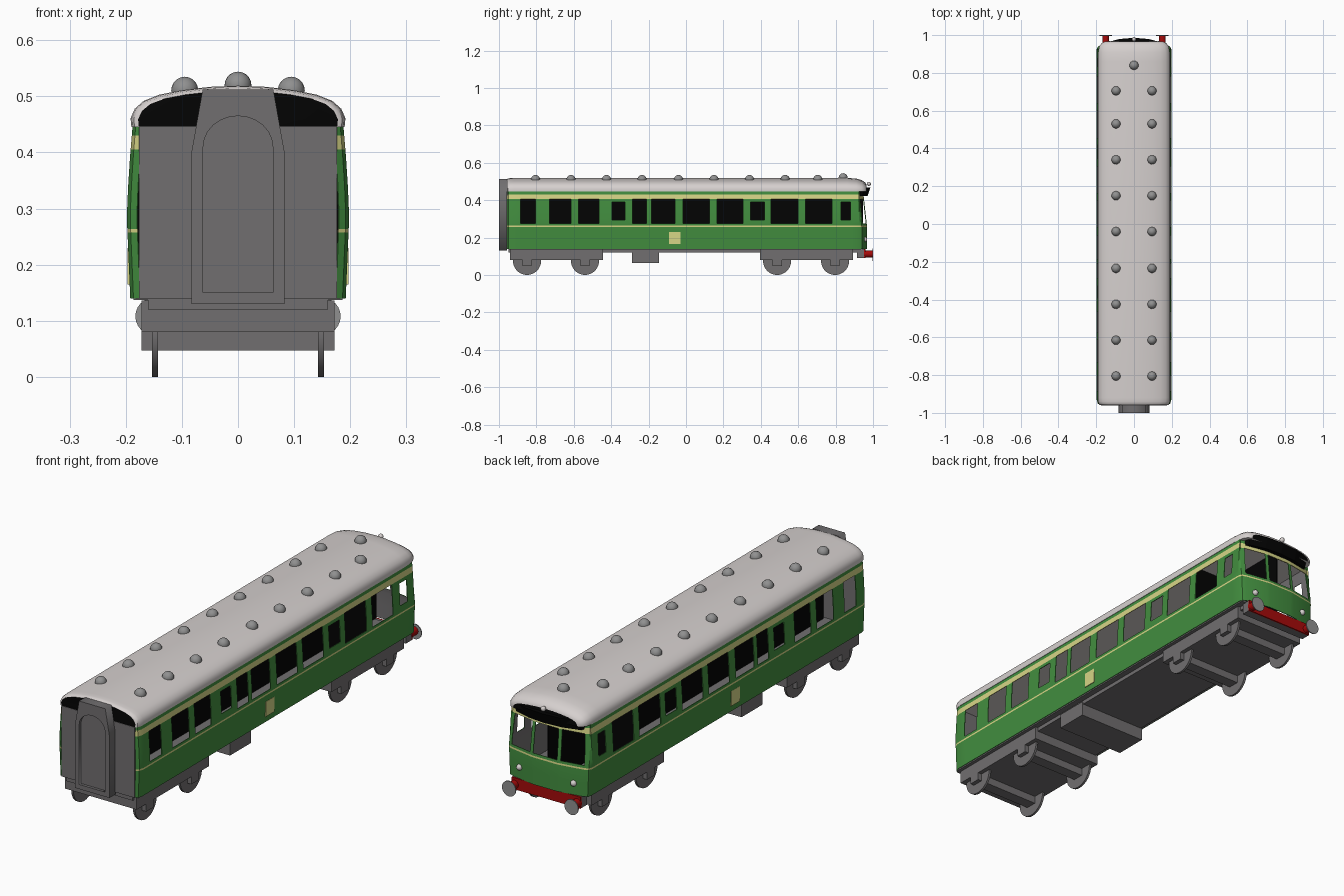
import bpy, bmesh, math
from mathutils import Matrix

if "Cube" in bpy.data.objects:
    bpy.data.objects.remove(bpy.data.objects["Cube"])


def mat(name, r, g, b):
    m = bpy.data.materials.new(name)
    m.diffuse_color = (r, g, b, 1)
    m.use_nodes = True
    m.node_tree.nodes["Principled BSDF"].inputs["Base Color"].default_value = m.diffuse_color
    return m


GREEN = mat("green", 0.055, 0.27, 0.05)
CREAM = mat("cream", 0.68, 0.67, 0.24)
GREY = mat("dark grey", 0.165, 0.158, 0.162)
ROOF = mat("roof grey", 0.67, 0.63, 0.62)
VENT = mat("vent grey", 0.28, 0.28, 0.28)
RED = mat("red", 0.38, 0.003, 0.003)
BLACK = mat("black", 0.001, 0.001, 0.001)


def activate(ob):
    bpy.ops.object.select_all(action='DESELECT')
    ob.select_set(True)
    bpy.context.view_layer.objects.active = ob


def finish(name, bm, mats, smooth=None):
    me = bpy.data.meshes.new(name)
    bm.to_mesh(me)
    bm.free()
    ob = bpy.data.objects.new(name, me)
    bpy.context.collection.objects.link(ob)
    for m in mats:
        me.materials.append(m)
    if smooth:
        activate(ob)
        bpy.ops.object.shade_smooth_by_angle(angle=math.radians(smooth))
    return ob


def box(name, x0, x1, y0, y1, z0, z1, m):
    bm = bmesh.new()
    bmesh.ops.create_cube(bm, size=1, matrix=Matrix.Translation(
        ((x0 + x1) / 2, (y0 + y1) / 2, (z0 + z1) / 2)) @ Matrix.Diagonal((x1 - x0, y1 - y0, z1 - z0, 1)))
    return finish(name, bm, [m])


def cyl(name, c, r, depth, axis, m, seg=24):
    bm = bmesh.new()
    rot = Matrix.Rotation(math.pi / 2, 4, 'Y' if axis == 'X' else 'X')
    bmesh.ops.create_cone(bm, cap_ends=True, segments=seg, radius1=r, radius2=r, depth=depth,
                          matrix=Matrix.Translation(c) @ rot)
    return finish(name, bm, [m], 40)


def ball(name, c, r, m):
    bm = bmesh.new()
    bmesh.ops.create_uvsphere(bm, u_segments=16, v_segments=10, radius=r, matrix=Matrix.Translation(c))
    return finish(name, bm, [m], 60)


# Body shell: bulged side profile swept round the plan, with window cells left open
ROWS = [0.14, 0.20, 0.257, 0.264, 0.275, 0.295, 0.34, 0.39, 0.405, 0.43, 0.446]
BIG = [(-0.885, -0.805), (-0.73, -0.615), (-0.575, -0.465), (-0.285, -0.21), (-0.185, -0.06),
       (-0.015, 0.125), (0.165, 0.305), (0.455, 0.60), (0.64, 0.78)]
SMALL = [(-0.395, -0.325), (0.345, 0.42), (0.83, 0.88)]


def half_width(z):
    if z < 0.28:
        return 0.198 - 0.006 * (0.28 - z) / 0.14
    return 0.198 - 0.010 * ((z - 0.28) / 0.165) ** 1.5


# Each column: x as a share of the half width, y, kind of window that starts there
half = [(0.91, -0.958, ''), (0.97, -0.95, ''), (1, -0.93, '')]
for a, b, kind in sorted([(a, b, 'big') for a, b in BIG] + [(a, b, 'small') for a, b in SMALL]):
    half += [(1, a, kind), (1, b, '')]
half += [(1, 0.925, ''), (0.97, 0.94, ''), (0.88, 0.948, 'big'), (0.37, 0.966, ''), (0.29, 0.968, 'big')]
kinds = [k for _, _, k in half]
mirror = [(-x, y, kinds[i - 1] if i else '') for i, (x, y, k) in reversed(list(enumerate(half)))]
cols = half + mirror

bm = bmesh.new()
grid = []
for sx, y, _ in cols:
    rake = [0.11 * max(0, z - 0.257) if y > 0.93 else 0 for z in ROWS]
    grid.append([bm.verts.new((sx * half_width(z), y - d, z)) for z, d in zip(ROWS, rake)])
for i in range(len(cols) - 1):
    kind = cols[i][2]
    for j in range(len(ROWS) - 1):
        zc = (ROWS[j] + ROWS[j + 1]) / 2
        if kind == 'big' and 0.275 < zc < 0.405 or kind == 'small' and 0.295 < zc < 0.39:
            continue
        f = bm.faces.new((grid[i][j], grid[i + 1][j], grid[i + 1][j + 1], grid[i][j + 1]))
        f.material_index = 1 if 0.257 < zc < 0.264 or 0.405 < zc < 0.43 else 0
body = finish("body_shell", bm, [GREEN, CREAM, GREY, GREY])
sol = body.modifiers.new("wall", 'SOLIDIFY')
sol.thickness = 0.003
sol.offset = -1
sol.material_offset = 2
activate(body)
bpy.ops.object.modifier_apply(modifier=sol.name)
bpy.ops.object.shade_smooth_by_angle(angle=math.radians(25))

# Roof: rounded loft, black end panels, pale ceiling underneath
profile = [(0.190, 0), (0.1915, 0.016), (0.184, 0.033), (0.168, 0.047), (0.14, 0.058),
           (0.10, 0.066), (0.05, 0.072)]
profile = profile + [(0, 0.074)] + [(-x, z) for x, z in reversed(profile)]
stations = [(-0.958, 0.93, 0.88), (-0.953, 0.97, 0.95), (-0.94, 0.99, 0.985), (-0.92, 1, 1), (0.86, 1, 1),
            (0.91, 0.99, 0.95), (0.94, 0.96, 0.84), (0.957, 0.90, 0.68), (0.966, 0.80, 0.5)]
bm = bmesh.new()
rings = [[bm.verts.new((x * sx, y, 0.445 + z * sz)) for x, z in profile] for y, sx, sz in stations]
n = len(profile)
for r0, r1 in zip(rings, rings[1:]):
    for k in range(n):
        bm.faces.new((r0[k], r0[(k + 1) % n], r1[(k + 1) % n], r1[k]))
for r in (rings[0], rings[-1]):
    bm.faces.new(r).material_index = 1
bmesh.ops.recalc_face_normals(bm, faces=bm.faces)
finish("roof", bm, [ROOF, BLACK], 40)

# Roof vents
for y in (0.705, 0.53, 0.34, 0.15, -0.04, -0.235, -0.425, -0.615, -0.805):
    for x in (-0.095, 0.095):
        ball("roof_vent", (x, y, 0.511), 0.024, VENT)
ball("roof_vent_centre", (0, 0.84, 0.52), 0.024, VENT)

# Black bowed visor above the cab windows, leaning outwards
bm = bmesh.new()
arc = [(-0.165, 0.925), (-0.155, 0.943), (-0.08, 0.964), (0, 0.971)]
arc = arc + [(-x, y) for x, y in reversed(arc[:-1])]
f = bm.faces.new([bm.verts.new((x, y, 0.422)) for x, y in arc])
top = bmesh.ops.extrude_face_region(bm, geom=[f])['geom']
for v in top:
    if isinstance(v, bmesh.types.BMVert):
        v.co.z = 0.468
        v.co.y += 0.015
bmesh.ops.recalc_face_normals(bm, faces=bm.faces)
finish("cab_visor", bm, [BLACK])

# Interior: floor, dark lengthwise partition and cab bulkhead
box("floor", -0.186, 0.186, -0.95, 0.935, 0.137, 0.146, GREY)
box("inner_partition", -0.002, 0.002, -0.94, 0.945, 0.146, 0.446, BLACK)
box("cab_bulkhead", -0.186, 0.186, 0.614, 0.62, 0.146, 0.446, BLACK)

# Front end wall and gangway with an arched doorway
box("end_wall", -0.176, 0.176, -0.96, -0.95, 0.14, 0.446, GREY)
outer = [(-0.083, 0.13), (0.083, 0.13), (0.083, 0.40), (0.063, 0.512), (-0.063, 0.512), (-0.083, 0.40)]
inner = [(-0.062, 0.15), (0.062, 0.15)] + [
    (0.062 * math.cos(t * math.pi / 12), 0.41 + 0.055 * math.sin(t * math.pi / 12)) for t in range(13)]
cu = bpy.data.curves.new("gangway_frame", 'CURVE')
cu.dimensions = '2D'
cu.fill_mode = 'BOTH'
cu.extrude = 0.021
for pts in (outer, inner):
    s = cu.splines.new('POLY')
    s.points.add(len(pts) - 1)
    for p, (x, z) in zip(s.points, pts):
        p.co = (x, z, 0, 1)
    s.use_cyclic_u = True
cu.materials.append(GREY)
gang = bpy.data.objects.new("gangway_frame", cu)
bpy.context.collection.objects.link(gang)
gang.rotation_euler = (math.pi / 2, 0, 0)
gang.location = (0, -0.979, 0)
activate(gang)
bpy.ops.object.convert(target='MESH')
box("gangway_door", -0.07, 0.07, -0.988, -0.96, 0.14, 0.47, GREY)

# Underframe and equipment box
box("underframe", -0.16, 0.16, -0.95, 0.93, 0.12, 0.14, GREY)
box("equipment_box", -0.165, 0.165, -0.29, -0.145, 0.065, 0.13, GREY)

# Bogies with wheels and axle beams
for y0, y1, axles in ((-0.94, -0.445, (-0.85, -0.54)), (0.395, 0.893, (0.487, 0.797))):
    box("bogie_frame", -0.172, 0.172, y0, y1, 0.08, 0.136, GREY)
    for ya in axles:
        box("axle_beam", -0.172, 0.172, ya - 0.025, ya + 0.025, 0.047, 0.082, GREY)
        for x in (-0.148, 0.148):
            cyl("wheel", (x, ya, 0.075), 0.075, 0.01, 'X', GREY, 32)

# Rear buffer beam, buffers and lamps
box("buffer_beam", -0.165, 0.165, 0.915, 0.953, 0.09, 0.14, GREY)
box("buffer_beam_face", -0.165, 0.165, 0.953, 0.96, 0.09, 0.14, RED)
for s in (-1, 1):
    cyl("buffer_stem", (s * 0.15, 0.974, 0.112), 0.018, 0.044, 'Y', RED)
    cyl("buffer_disc", (s * 0.15, 0.998, 0.108), 0.033, 0.004, 'Y', VENT)
    ball("head_lamp", (s * 0.13, 0.956, 0.19), 0.013, ROOF)
    # Cream plate on each side
    x = s * 0.1945
    box("side_plate", x - 0.002, x + 0.002, -0.09, -0.03, 0.165, 0.23, CREAM)
ball("top_lamp", (0, 0.978, 0.487), 0.011, ROOF)
